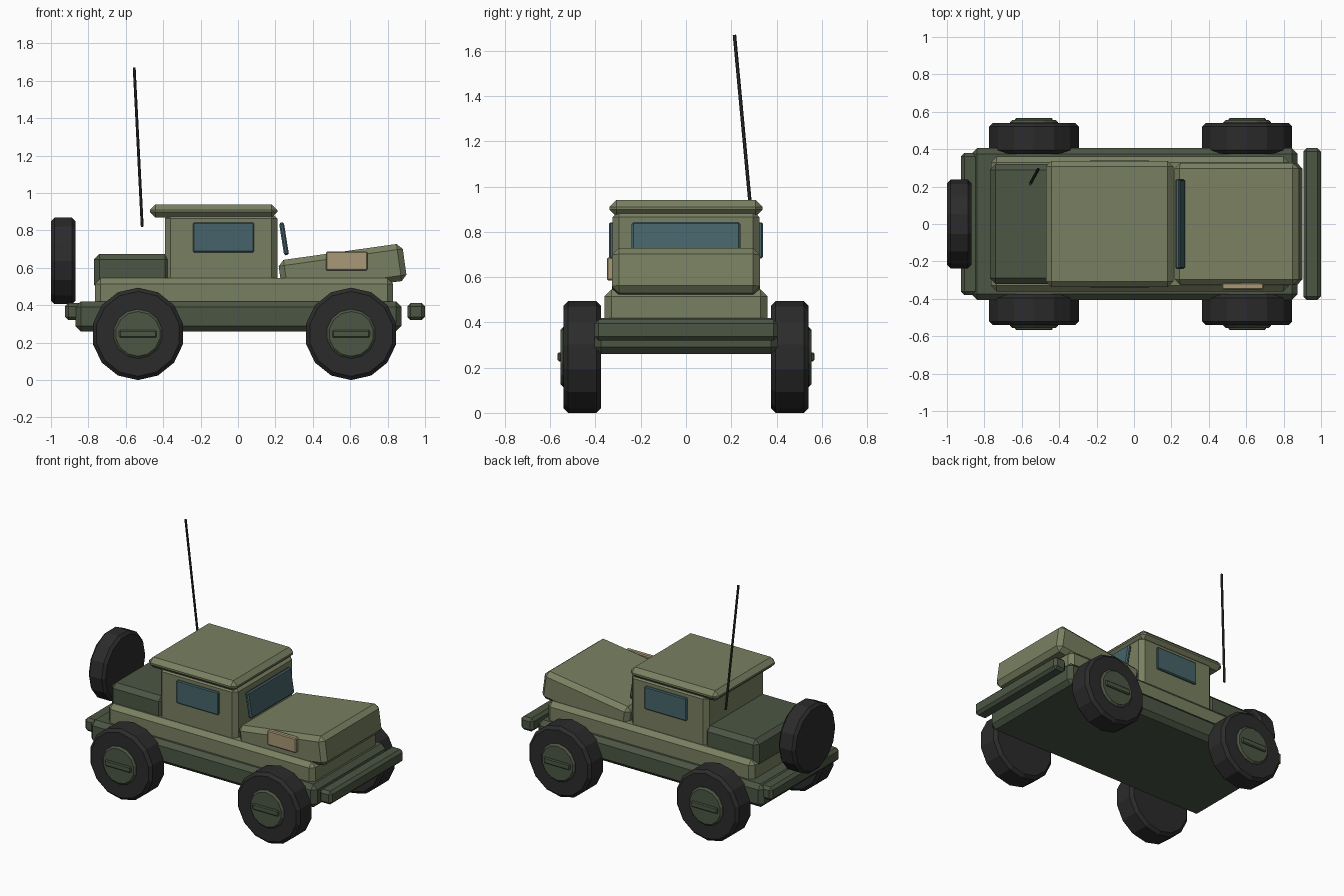
import bpy, math
from mathutils import Vector

if "Cube" in bpy.data.objects:
    bpy.data.objects.remove(bpy.data.objects["Cube"])


def material(name, r, g, b):
    lin = [((c / 255 + 0.055) / 1.055) ** 2.4 for c in (r, g, b)]
    m = bpy.data.materials.new(name)
    m.diffuse_color = (*lin, 1)
    m.use_nodes = True
    m.node_tree.nodes["Principled BSDF"].inputs["Base Color"].default_value = m.diffuse_color
    return m


OLIVE = material("olive paint", 121, 128, 97)
GREEN = material("dark green paint", 76, 86, 68)
RUBBER = material("black rubber", 43, 43, 44)
GLASS = material("blue glass", 70, 100, 106)
TAN = material("tan panel", 168, 153, 118)
METAL = material("antenna metal", 50, 53, 44)


def finish(ob, name, mat, bevel):
    ob.name = name
    ob.data.materials.append(mat)
    if bevel:
        mod = ob.modifiers.new("chamfer", "BEVEL")
        mod.width = bevel
        mod.segments = 1
        mod.limit_method = "ANGLE"
        mod.angle_limit = math.radians(40)
    return ob


def box(name, mat, x, y, z, bevel=0.03, tilt=0):
    """Chamfered box from (min, max) ranges, tilted about y through its centre."""
    bpy.ops.mesh.primitive_cube_add(size=1)
    ob = bpy.context.object
    for v in ob.data.vertices:
        v.co = [c * (r[1] - r[0]) for c, r in zip(v.co, (x, y, z))]
    ob.location = [(r[0] + r[1]) / 2 for r in (x, y, z)]
    ob.rotation_euler.y = math.radians(tilt)
    return finish(ob, name, mat, bevel)


def disc(name, mat, radius, depth, loc, rot, bevel, sides=14):
    bpy.ops.mesh.primitive_cylinder_add(vertices=sides, radius=radius, depth=depth,
                                        location=loc, rotation=rot)
    return finish(bpy.context.object, name, mat, bevel)


# Chassis, body and cargo box
box("chassis", GREEN, (-0.87, 0.875), (-0.405, 0.405), (0.26, 0.42))
box("lower_body", OLIVE, (-0.765, 0.83), (-0.36, 0.36), (0.36, 0.545))
box("cargo_box", GREEN, (-0.77, -0.36), (-0.32, 0.32), (0.48, 0.675))

# Cab, roof and tilted hood
box("cab", OLIVE, (-0.39, 0.21), (-0.325, 0.325), (0.51, 0.895))
box("roof", OLIVE, (-0.47, 0.21), (-0.338, 0.338), (0.868, 0.94))
box("hood", OLIVE, (0.224, 0.894), (-0.327, 0.327), (0.486, 0.686), tilt=-8)

# Bumpers
box("front_bumper", GREEN, (0.905, 1.0), (-0.405, 0.405), (0.32, 0.412), 0.018)
box("rear_bumper", GREEN, (-0.925, -0.83), (-0.38, 0.38), (0.32, 0.412), 0.018)

# Glass and the side panel of the hood
box("windshield", GLASS, (0.233, 0.259), (-0.24, 0.24), (0.667, 0.843), 0.008, tilt=-9)
for side, s in (("right", -1), ("left", 1)):
    box(side + "_window", GLASS, (-0.24, 0.085),
        sorted((s * 0.315, s * 0.34)), (0.683, 0.842), 0.006)
box("hood_panel", TAN, (0.47, 0.692), (-0.35, -0.315), (0.585, 0.687), 0.006)

# Wheels with hubs and hub bars
R = 0.247
for end, x in (("rear", -0.535), ("front", 0.605)):
    for side, s in (("right", -1), ("left", 1)):
        tag = f"{end}_{side}_"
        turn = (math.pi / 2, 0, 0)
        disc(tag + "tyre", RUBBER, R, 0.165, (x, s * 0.458, R), turn, 0.02)
        disc(tag + "hub", GREEN, 0.132, 0.06, (x, s * 0.525, R), turn, 0.012)
        box(tag + "hub_bar", GREEN, (x - 0.1, x + 0.1),
            sorted((s * 0.54, s * 0.567)), (R - 0.02, R + 0.02), 0.006)

# Spare wheel on the back
disc("spare_wheel", RUBBER, 0.237, 0.13, (-0.935, 0, 0.637), (0, math.pi / 2, 0), 0.018)

# Leaning antenna
a, b = Vector((-0.512, 0.293, 0.82)), Vector((-0.555, 0.214, 1.67))
rot = (b - a).to_track_quat("Z", "Y").to_euler()
disc("antenna", METAL, 0.008, (b - a).length, (a + b) / 2, rot, 0, sides=8)
